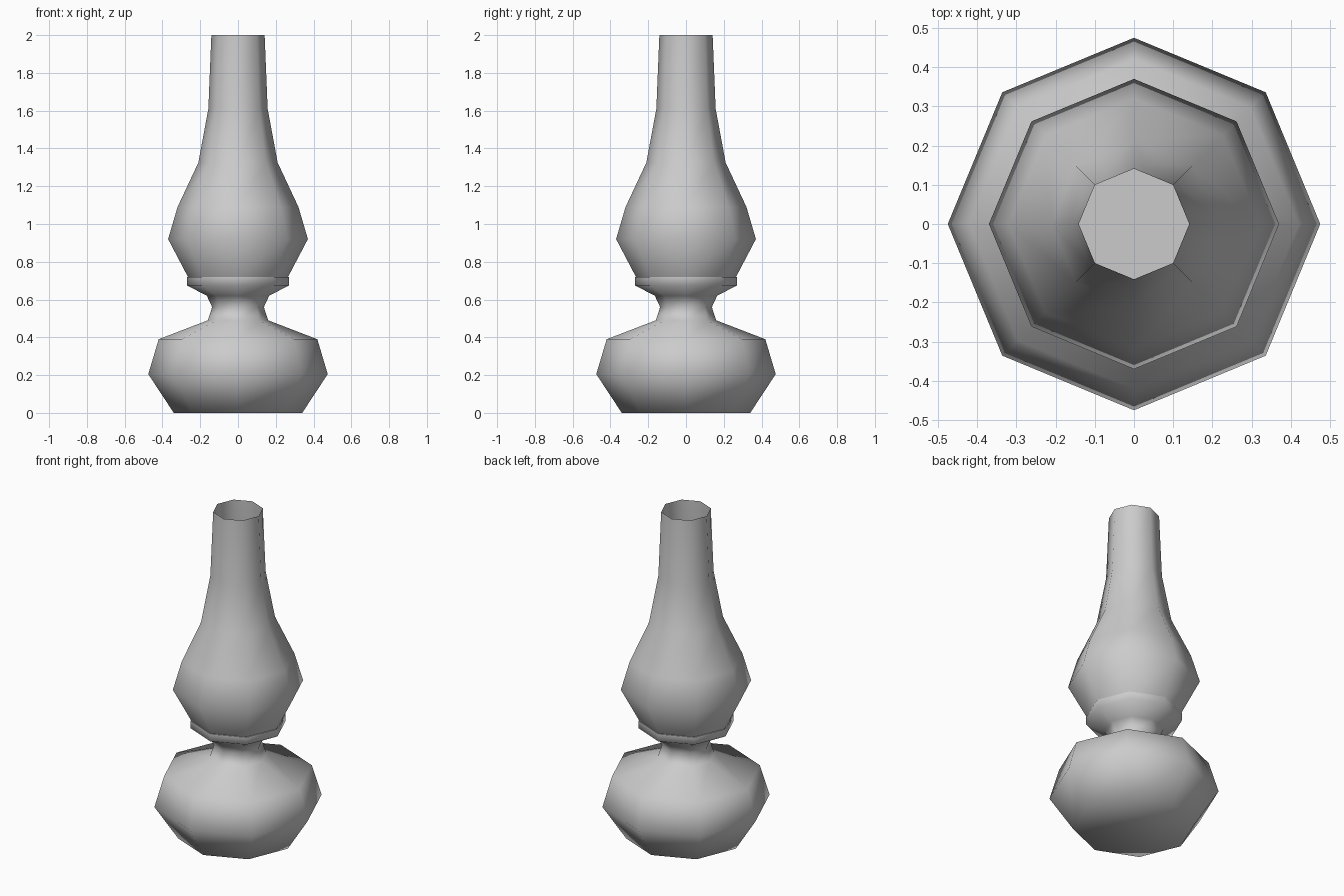
import bpy, bmesh
from math import radians, cos, sin, tau

if "Cube" in bpy.data.objects:
    bpy.data.objects.remove(bpy.data.objects["Cube"])

SIDES = 8


def lathe(name, profile, cap_bottom=False, cap_top=False):
    """Revolve (radius, height) points into an eight-sided shell."""
    bm = bmesh.new()
    rings = [[bm.verts.new((r * cos(tau * i / SIDES), r * sin(tau * i / SIDES), z))
              for i in range(SIDES)] for r, z in profile]
    for low, high in zip(rings, rings[1:]):
        for i in range(SIDES):
            j = (i + 1) % SIDES
            bm.faces.new((low[i], low[j], high[j], high[i]))
    if cap_bottom:
        bm.faces.new(rings[0][::-1])
    if cap_top:
        bm.faces.new(rings[-1])
    mesh = bpy.data.meshes.new(name)
    bm.to_mesh(mesh)
    bm.free()
    obj = bpy.data.objects.new(name, mesh)
    bpy.context.collection.objects.link(obj)
    bpy.ops.object.select_all(action='DESELECT')
    obj.select_set(True)
    bpy.context.view_layer.objects.active = obj
    bpy.ops.object.shade_smooth_by_angle(angle=radians(70))
    return obj


# Closed reservoir with narrow neck and burner collar
lathe("lamp_base", [(0.34, 0), (0.475, 0.205), (0.42, 0.39), (0.16, 0.49),
                    (0.137, 0.56), (0.165, 0.62), (0.27, 0.675), (0.27, 0.72)],
      cap_bottom=True, cap_top=True)

# Open tube standing on the collar
lathe("chimney", [(0.265, 0.72), (0.37, 0.92), (0.32, 1.09), (0.21, 1.325),
                  (0.157, 1.61), (0.141, 2.0)])
